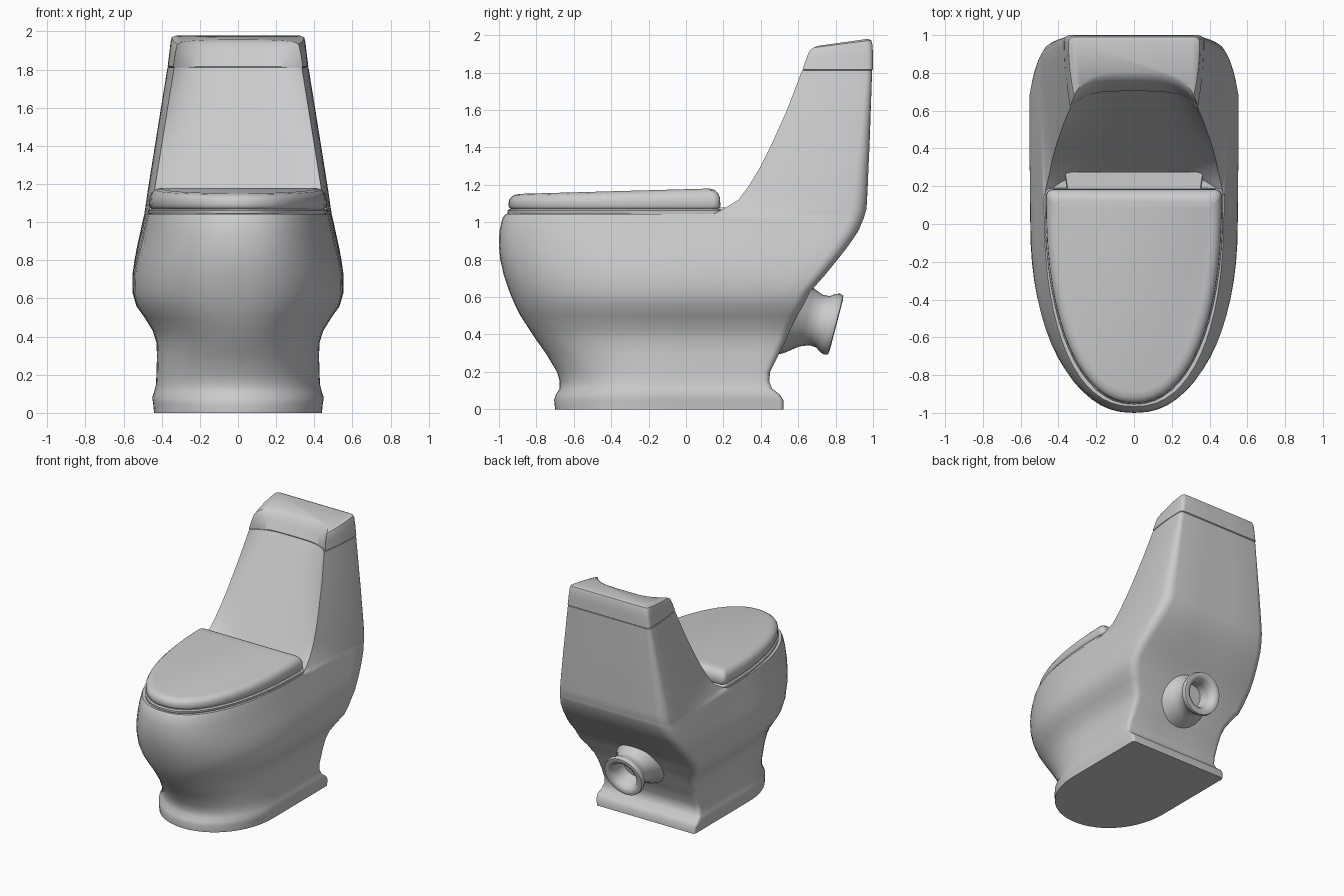
import bpy
import bmesh
from math import sin, cos, pi, radians
from mathutils import Vector

if "Cube" in bpy.data.objects:
    bpy.data.objects.remove(bpy.data.objects["Cube"])

ceramic = bpy.data.materials.new("light_grey_ceramic")
ceramic.use_nodes = True
GREY = (0.6, 0.6, 0.6, 1)
ceramic.diffuse_color = GREY
ceramic.node_tree.nodes["Principled BSDF"].inputs["Base Color"].default_value = GREY


def ring(z, half, shoulder, back, depth, power=2.2, corner=0.1, slope=0, taper=0):
    """D-shaped outline: curved front (negative depth = scooped), sides that
    narrow by taper towards the front, rounded back."""
    pts = []
    count = 32
    for i in range(count + 1):
        t = pi * i / count
        u = abs(cos(t)) ** (2 / power) * (1 if cos(t) > 0 else -1)
        bulge = abs(sin(t)) ** (2 / power) if depth > 0 else 1 - u ** 4
        pts.append(((half - taper) * u, shoulder - depth * bulge))
    side = []
    for i in range(1, 6):
        s = i / 6
        side.append((half - taper * (1 - s) ** 2, shoulder + (back - corner - shoulder) * s))
    for i in range(5):
        a = pi / 2 * i / 4
        side.append((half - corner * (1 - cos(a)), back - corner * (1 - sin(a))))
    side.append((half / 3, back))
    pts += [(-x, y) for x, y in side] + side[::-1]
    return [Vector((x, y, z + slope * (y - back))) for x, y in pts]


def loft(name, rings, angle=38):
    """Skin a stack of rings into one capped, smooth-shaded object."""
    bm = bmesh.new()
    rows = [[bm.verts.new(p) for p in r] for r in rings]
    for a, b in zip(rows, rows[1:]):
        for i in range(len(a)):
            j = (i + 1) % len(a)
            bm.faces.new((a[i], a[j], b[j], b[i]))
    bm.faces.new(rows[0])
    bm.faces.new(rows[-1])
    bmesh.ops.recalc_face_normals(bm, faces=bm.faces)
    mesh = bpy.data.meshes.new(name)
    bm.to_mesh(mesh)
    bm.free()
    mesh.materials.append(ceramic)
    mesh.shade_smooth()
    mesh.set_sharp_from_angle(angle=radians(angle))
    obj = bpy.data.objects.new(name, mesh)
    bpy.context.collection.objects.link(obj)


# Pedestal and bowl: height, half width, front, back
bowl = [
    (0, .44, -.70, .52), (.05, .445, -.705, .52), (.08, .45, -.695, .50),
    (.11, .44, -.675, .46), (.15, .43, -.675, .445), (.2, .428, -.69, .45),
    (.3, .425, -.75, .50), (.37, .428, -.80, .535), (.43, .447, -.84, .56),
    (.5, .49, -.885, .595), (.56, .533, -.915, .63), (.63, .553, -.945, .665),
    (.72, .554, -.975, .745), (.8, .543, -.993, .81), (.87, .53, -1, .865),
    (.95, .512, -.998, .92), (1.02, .497, -.982, .95), (1.043, .491, -.966, .957),
]
rings = []
for z, half, front, back in bowl:
    k = min(z / .9, 1)
    shoulder = -.18 + .28 * k
    rings.append(ring(z, half, shoulder, back, shoulder - front, 2.05 + .27 * k,
                      .02 + .06 * k, taper=.015 * k ** 4))

# Tank rising behind the deck: height, half width, front edge, back
tank = [
    (1.045, .491, .15, .957), (1.07, .487, .20, .965), (1.12, .48, .28, .968),
    (1.2, .468, .34, .972), (1.3, .452, .40, .976), (1.4, .436, .45, .981),
    (1.6, .404, .54, .988), (1.81, .37, .62, .995),
]
for z, half, front, back in tank:
    k = (z - 1.04) / .77
    panel_centre = .28 + .56 * (z - 1.05)
    rings.append(ring(z, half, front, back, front - panel_centre, 2.2, .08 - .05 * k,
                      taper=min(.015 + .2 * k, .035)))
loft("bowl_and_tank_body", rings)


def lid_ring(z, half, front, back, scoop, slope=0):
    return ring(z, half, front, back, -scoop, corner=.03, slope=slope, taper=.03)


# Tank lid with a scooped front and a sloping top
loft("tank_lid", [
    lid_ring(1.811, .363, .63, .992, .075),
    lid_ring(1.817, .369, .623, 1, .08),
    lid_ring(1.89, .36, .645, 1, .09, .03),
    lid_ring(1.95, .353, .66, .997, .1, .1),
    lid_ring(1.973, .347, .68, .99, .105, .13),
    lid_ring(1.98, .33, .71, .97, .095, .14),
])


def seat_ring(z, inset, slope=0):
    return ring(z, .472 - inset, .12, .19 - inset, 1.075 - inset, 2.2, .035, slope)


# Seat and closed cover
loft("seat", [seat_ring(1.035, .012), seat_ring(1.045, .002), seat_ring(1.062, 0),
              seat_ring(1.07, .01)])
loft("seat_cover", [
    seat_ring(1.06, .03), seat_ring(1.076, .012), seat_ring(1.085, .006),
    seat_ring(1.13, .008, .01), seat_ring(1.155, .018, .02),
    seat_ring(1.172, .035, .025), seat_ring(1.18, .065, .028),
], angle=50)

# Hinge plate between cover and tank
loft("hinge_plate", [
    [Vector((x, y, z)) for x, y in ((-w, .15), (w, .15), (w + .02, .275), (-w - .02, .275))]
    for z, w in ((1.03, .35), (1.08, .345))
])

# Waste outlet: flared pipe with a hollow rolled lip, (distance along axis, radius)
axis = Vector((0, .967, -.253))
upright = Vector((0, .253, .967))
mouth = Vector((0, .8, .45))
outlet = [(-.32, .26), (-.23, .215), (-.16, .16), (-.11, .14), (-.07, .142), (-.045, .16),
          (-.02, .169), (0, .163), (.004, .14), (-.012, .112), (-.06, .095), (-.14, .09)]
loft("waste_outlet", [
    [mouth + axis * d + (Vector((1, 0, 0)) * cos(a) + upright * sin(a)) * r
     for a in (2 * pi * i / 24 for i in range(24))]
    for d, r in outlet
], angle=60)
